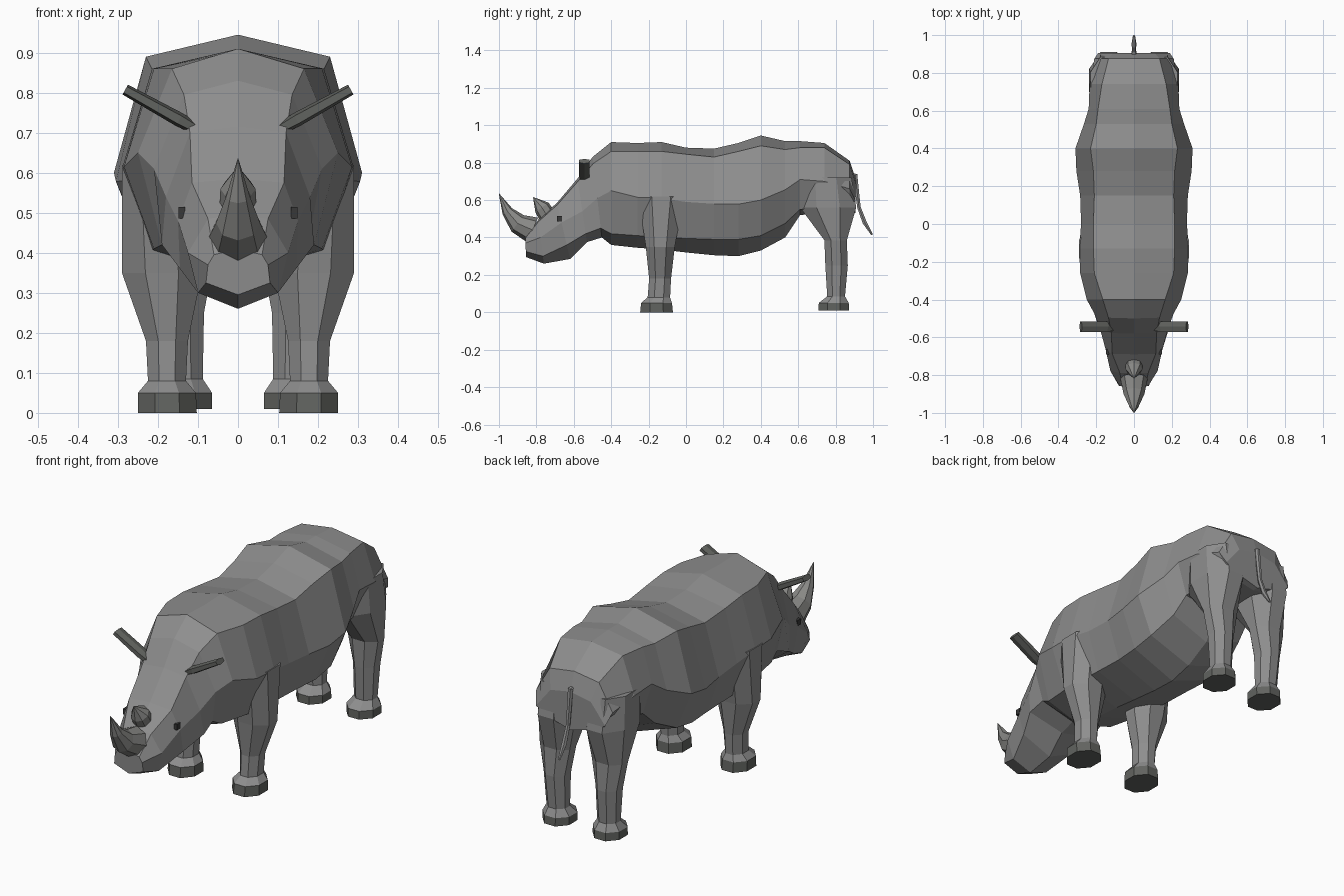
import bpy, bmesh, math
from mathutils import Vector

if "Cube" in bpy.data.objects:
    bpy.data.objects.remove(bpy.data.objects["Cube"])


def material(name, rgb):
    m = bpy.data.materials.new(name)
    m.diffuse_color = (*rgb, 1)
    m.use_nodes = True
    m.node_tree.nodes["Principled BSDF"].inputs["Base Color"].default_value = m.diffuse_color
    return m


HIDE = material("hide grey", (0.27, 0.27, 0.27))
HORN = material("horn grey", (0.25, 0.25, 0.24))
DARK = material("hoof dark grey", (0.12, 0.125, 0.115))
EYE = material("eye dark", (0.04, 0.04, 0.04))


def loft(name, rings, mat, mirror=False):
    """Skin a list of equal-length point rings, capped at both ends."""
    bm = bmesh.new()
    rows = [[bm.verts.new(p) for p in r] for r in rings]
    n = len(rows[0])
    for a, b in zip(rows, rows[1:]):
        for i in range(n):
            j = (i + 1) % n
            bm.faces.new((a[i], a[j], b[j], b[i]))
    bm.faces.new(rows[0])
    bm.faces.new(rows[-1])
    bmesh.ops.recalc_face_normals(bm, faces=bm.faces[:])
    me = bpy.data.meshes.new(name)
    bm.to_mesh(me)
    bm.free()
    me.materials.append(mat)
    ob = bpy.data.objects.new(name, me)
    bpy.context.collection.objects.link(ob)
    if mirror:
        ob.modifiers.new("mirror", 'MIRROR').use_mirror_merge = False
    return ob


def torso_ring(yt, yb, zt, xe, ze, xs, zs, xl, zl, zb):
    """Eight-sided section: spine, back edge, flank, belly edge, belly."""
    half = [(0, zt), (xe, ze), (xs, zs), (xl, zl), (0, zb)]
    pts = half + [(-x, z) for x, z in half[-2:0:-1]]
    return [(x, yb + (yt - yb) * (z - zb) / (zt - zb), z) for x, z in pts]


def box_ring(z, x0, x1, y0, y1, n=8):
    """Horizontal flat-sided polygon filling the given extents."""
    k = 1 / math.cos(math.pi / n)
    out = []
    for i in range(n):
        a = (i + 0.5) * 2 * math.pi / n
        out.append(((x0 + x1) / 2 + k * math.cos(a) * (x1 - x0) / 2,
                    (y0 + y1) / 2 + k * math.sin(a) * (y1 - y0) / 2, z))
    return out


def tube(path, n):
    """Rings of radius r around a path of (y, z, r) points in the x = 0 plane."""
    rings = []
    for i, (y, z, r) in enumerate(path):
        a, b = path[max(i - 1, 0)], path[min(i + 1, len(path) - 1)]
        d = Vector((0, b[0] - a[0], b[1] - a[1])).normalized()
        v = Vector((1, 0, 0)).cross(d)
        rings.append([Vector((0, y, z)) + r * (Vector((1, 0, 0)) * math.cos(t) + v * math.sin(t))
                      for t in (2 * math.pi * k / n for k in range(n))])
    return rings


# Head, from the muzzle back to the shoulders
head = [
    (-.86, -.855, .41, .06, .395, .075, .37, .08, .325, .295),
    (-.79, -.76, .495, .075, .485, .125, .40, .10, .30, .26),
    (-.69, -.62, .585, .115, .575, .15, .48, .145, .36, .285),
    (-.58, -.53, .715, .12, .70, .18, .54, .19, .42, .375),
    (-.50, -.45, .83, .135, .795, .21, .61, .18, .45, .40),
    (-.40, -.40, .91, .165, .86, .25, .65, .19, .42, .36),
]
# Barrel and rump (upright sections)
barrel = [
    (-.26, .905, .21, .86, .285, .615, .21, .41, .345),
    (-.13, .91, .215, .86, .29, .61, .22, .40, .335),
    (0, .88, .215, .845, .28, .59, .22, .395, .32),
    (.15, .875, .21, .83, .285, .58, .22, .39, .305),
    (.28, .905, .215, .86, .305, .578, .23, .39, .30),
    (.40, .945, .23, .89, .31, .60, .23, .41, .33),
    (.53, .915, .20, .87, .265, .655, .20, .475, .40),
    (.61, .915, .19, .88, .24, .71, .19, .55, .52),
    (.74, .905, .17, .88, .235, .70, .18, .56, .53),
    (.875, .81, .135, .79, .21, .66, .15, .56, .53),
    (.905, .72, .11, .70, .19, .60, .11, .56, .53),
]
loft("body", [torso_ring(*r) for r in head] +
     [torso_ring(r[0], *r) for r in barrel], HIDE)

# Legs, flaring out over the hooves
front = [(.62, .13, .29, -.255, -.01), (.35, .09, .29, -.215, -.06),
         (.18, .125, .23, -.197, -.08), (.08, .13, .225, -.205, -.085),
         (.05, .105, .25, -.24, -.075)]
hind = [(.72, .05, .23, .61, .885), (.56, .03, .237, .61, .91),
        (.385, .06, .225, .74, .86), (.25, .085, .20, .745, .865),
        (.085, .088, .19, .755, .85), (.05, .065, .21, .71, .87)]
loft("front_legs", [box_ring(*r) for r in front], HIDE, True)
loft("hind_legs", [box_ring(*r) for r in hind], HIDE, True)

# Hooves
loft("front_hooves", [box_ring(.05, .105, .25, -.24, -.075),
                      box_ring(0, .103, .25, -.245, -.07)], DARK, True)
loft("hind_hooves", [box_ring(.05, .065, .21, .71, .87),
                     box_ring(.01, .065, .21, .708, .872)], DARK, True)

# Horns
loft("front_horn", tube([(-.82, .44, .072), (-.90, .475, .055),
                         (-.955, .54, .03), (-1, .635, .001)], 8), HORN)
loft("rear_horn", tube([(-.745, .52, .046), (-.77, .56, .044),
                        (-.817, .615, .001)], 8), HORN)

# Ears: slim hexagonal blades reaching outwards
ear = []
direction = Vector((.162, 0, .09)).normalized()
normal = Vector((-direction.z, 0, direction.x))
for dist, depth, thick in ((-.02, .02, .014), (.03, .028, .018), (.185, .028, .014)):
    c = Vector((.12, -.543, .718)) + direction * dist
    ear.append([c + Vector((0, depth * a, 0)) + normal * thick * b
                for a, b in ((-1, -.6), (-1, .6), (0, 1), (1, .6), (1, -.6), (0, -1))])
loft("ears", ear, DARK, True)

# Eyes
loft("eyes", [box_ring(z, .133, .149, -.69, -.662, 4) for z in (.486, .514)], EYE, True)

# Tail
loft("tail", tube([(.885, .735, .012), (.905, .735, .013), (.915, .64, .012),
                   (.925, .56, .011), (.955, .48, .013), (.995, .415, .006)], 6), HIDE)
